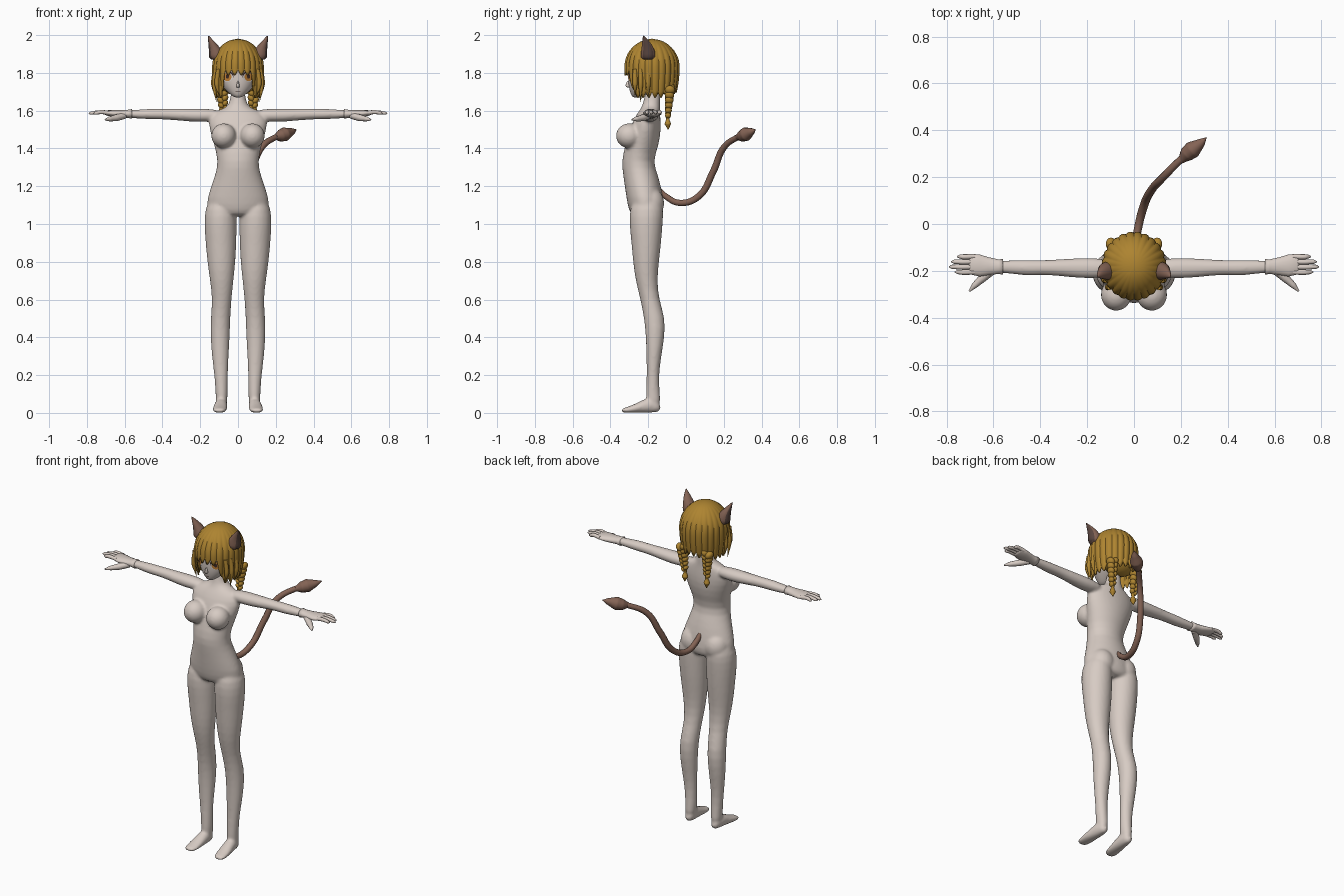
import bpy, bmesh, math
from mathutils import Matrix, Vector
from mathutils.bvhtree import BVHTree

old = bpy.data.objects.get("Cube")
if old:
    bpy.data.objects.remove(old, do_unlink=True)


def material(name, r, g, b):
    m = bpy.data.materials.new(name)
    m.use_nodes = True
    m.diffuse_color = (r, g, b, 1)
    m.node_tree.nodes["Principled BSDF"].inputs["Base Color"].default_value = (r, g, b, 1)
    return m


SKIN = material("pale skin", 0.68, 0.6, 0.55)
HAIR = material("golden hair", 0.42, 0.23, 0.03)
FUR = material("brown fur", 0.23, 0.125, 0.09)
DARK_FUR = material("dark brown fur", 0.1, 0.06, 0.05)
WHITE = material("eye white", 0.8, 0.77, 0.74)
AMBER = material("amber iris", 0.6, 0.24, 0.04)
DARK = material("dark line", 0.05, 0.025, 0.02)


def finish(name, bm, mats, mirror=False, subsurf=0):
    bmesh.ops.recalc_face_normals(bm, faces=bm.faces)
    me = bpy.data.meshes.new(name)
    bm.to_mesh(me)
    bm.free()
    for m in mats:
        me.materials.append(m)
    me.polygons.foreach_set("use_smooth", [True] * len(me.polygons))
    ob = bpy.data.objects.new(name, me)
    bpy.context.scene.collection.objects.link(ob)
    if mirror:
        ob.modifiers.new("Mirror", "MIRROR").use_mirror_merge = False
    if subsurf:
        s = ob.modifiers.new("Subdivision", "SUBSURF")
        s.levels = s.render_levels = subsurf
    return ob


# Rings are (position along axis, two centre coordinates, two radii)
def loft(bm, rings, axis="z", n=16, flip=1):
    loops = []
    for s, u, v, ru, rv in rings:
        loop = []
        for i in range(n):
            a = math.tau * i / n
            p, q = u + ru * math.cos(a), v + rv * math.sin(a)
            x, y, z = {"z": (p, q, s), "x": (s, p, q), "y": (p, s, q)}[axis]
            loop.append(bm.verts.new((x * flip, y, z)))
        loops.append(loop)
    for a, b in zip(loops, loops[1:]):
        for i in range(n):
            j = (i + 1) % n
            bm.faces.new((a[i], a[j], b[j], b[i]))
    bm.faces.new(loops[0])
    bm.faces.new(loops[-1])


def ball(bm, centre, radii, tilt=0):
    mat = Matrix.Translation(centre) @ Matrix.Rotation(tilt, 4, "Y") @ Matrix.Diagonal((*radii, 1))
    bmesh.ops.create_uvsphere(bm, u_segments=20, v_segments=12, radius=1, matrix=mat)


# Swept tube with a radius at each point
def tube(bm, pts, radii):
    cu = bpy.data.curves.new("path", "CURVE")
    cu.dimensions, cu.bevel_depth, cu.bevel_resolution = "3D", 1, 3
    cu.use_fill_caps, cu.resolution_u = True, 8
    sp = cu.splines.new("BEZIER")
    sp.bezier_points.add(len(pts) - 1)
    for bp, p, r in zip(sp.bezier_points, pts, radii):
        bp.co, bp.radius = p, r
        bp.handle_left_type = bp.handle_right_type = "AUTO"
    ob = bpy.data.objects.new("path", cu)
    bpy.context.scene.collection.objects.link(ob)
    bpy.context.view_layer.update()
    dg = bpy.context.evaluated_depsgraph_get()
    me = bpy.data.meshes.new_from_object(ob.evaluated_get(dg))
    bm.from_mesh(me)
    bpy.data.objects.remove(ob)
    bpy.data.curves.remove(cu)
    bpy.data.meshes.remove(me)


# Body: torso, limbs and feet fused into one smooth surface
bm = bmesh.new()
loft(bm, [(1.72, 0, -.175, .038, .04), (1.65, 0, -.18, .041, .043), (1.615, 0, -.187, .06, .05),
          (1.6, 0, -.193, .12, .055), (1.56, 0, -.205, .16, .07), (1.5, 0, -.215, .152, .083),
          (1.42, 0, -.232, .127, .09), (1.33, 0, -.26, .104, .083), (1.26, 0, -.24, .121, .093),
          (1.18, 0, -.225, .15, .097), (1.1, 0, -.212, .174, .098), (1.05, 0, -.21, .14, .085),
          (1.04, 0, -.21, .08, .05)], n=24)
LEG = [(1.14, .09, -.205, .06, .07), (1.08, .092, -.208, .084, .092), (1, .093, -.212, .088, .09),
       (.9, .09, -.21, .083, .08), (.8, .088, -.212, .076, .07), (.7, .086, -.21, .063, .058),
       (.6, .085, -.192, .051, .05), (.5, .093, -.165, .053, .057), (.4, .095, -.163, .052, .05),
       (.3, .094, -.17, .045, .04), (.2, .09, -.176, .036, .032), (.1, .086, -.175, .032, .037),
       (.03, .088, -.172, .032, .042)]
FOOT = [(-.132, .088, .028, .022, .024), (-.18, .088, .045, .033, .045), (-.23, .092, .035, .036, .035),
        (-.28, .096, .021, .04, .021), (-.325, .099, .014, .036, .014), (-.342, .1, .012, .022, .009)]
ARM = [(.08, -.19, 1.575, .035, .028), (.17, -.188, 1.575, .046, .037), (.25, -.188, 1.576, .043, .035),
       (.33, -.186, 1.58, .035, .031), (.4, -.186, 1.582, .032, .028), (.46, -.187, 1.582, .035, .029),
       (.54, -.183, 1.582, .028, .023), (.6, -.182, 1.583, .026, .02)]
for side in (-1, 1):
    loft(bm, LEG, flip=side)
    loft(bm, FOOT, "y", flip=side)
    loft(bm, ARM, "x", flip=side)
    ball(bm, (side * .076, -.302, 1.467), (.067, .07, .066))
    ball(bm, (side * .078, -.19, 1.11), (.075, .076, .085))
body = finish("body", bm, [SKIN], subsurf=1)
rm = body.modifiers.new("Fuse", "REMESH")
rm.mode, rm.voxel_size, rm.use_smooth_shade = "VOXEL", 0.008, True
sm = body.modifiers.new("Smooth", "SMOOTH")
sm.factor, sm.iterations = 0.5, 5

# Hands: palm with flared cuff, four fingers and a thumb
bm = bmesh.new()
loft(bm, [(.56, -.183, 1.583, .033, .026), (.58, -.182, 1.583, .031, .022), (.62, -.18, 1.583, .038, .02),
          (.66, -.177, 1.585, .047, .018), (.695, -.172, 1.588, .044, .014), (.705, -.172, 1.588, .038, .01)], "x")
for i, tip in enumerate((.765, .79, .78, .755)):
    y = -.205 + i * .022
    tube(bm, [(.68, y, 1.588), (.73, y - .001, 1.592), (tip - .012, y, 1.587), (tip, y, 1.585)],
         [.011, .011, .009, .003])
tube(bm, [(.6, -.195, 1.575), (.645, -.23, 1.562), (.68, -.262, 1.556), (.703, -.287, 1.552)],
     [.018, .018, .013, .004])
finish("hands", bm, [SKIN], mirror=True)

# Head with small nose
bm = bmesh.new()
loft(bm, [(1.668, 0, -.262, .016, .02), (1.69, 0, -.247, .047, .047), (1.73, 0, -.215, .087, .09),
          (1.78, 0, -.19, .112, .118), (1.85, 0, -.182, .122, .125), (1.92, 0, -.18, .1, .1),
          (1.96, 0, -.18, .05, .05)], n=24)
head = finish("head", bm, [SKIN], subsurf=2)
bm = bmesh.new()
loft(bm, [(1.722, 0, -.302, .01, .012), (1.73, 0, -.309, .009, .016), (1.76, 0, -.304, .004, .008)], n=10)
finish("nose", bm, [SKIN], subsurf=1)

# Thin face plates wrapped onto the head
bpy.context.view_layer.update()
face = BVHTree.FromObject(head, bpy.context.evaluated_depsgraph_get())


def plate(name, x, z, rx, rz, lift, mat, mirror=True):
    bm = bmesh.new()
    bmesh.ops.create_circle(bm, cap_ends=True, segments=24, radius=1)
    bmesh.ops.inset_region(bm, faces=bm.faces[:], thickness=.4)
    for v in bm.verts:
        px, pz = x + v.co.x * rx, z + v.co.y * rz
        hit = face.ray_cast(Vector((px, -1, pz)), Vector((0, 1, 0)))[0]
        v.co = (px, (hit.y if hit else -.25) - lift, pz)
    ob = finish(name, bm, [mat], mirror)
    if sum(p.normal.y for p in ob.data.polygons) > 0:
        ob.data.flip_normals()


plate("upper_lashes", .057, 1.785, .034, .025, .002, DARK)
plate("eye_whites", .057, 1.778, .03, .024, .004, WHITE)
plate("irises", .056, 1.779, .021, .023, .006, AMBER)
plate("pupils", .056, 1.781, .008, .012, .008, DARK)
plate("mouth", 0, 1.7, .013, .002, .002, DARK, False)

# Hair cap: fluted locks with a pointed hem, short over the face
bm = bmesh.new()
COLS, ROWS, TEETH = 144, 16, 24


def hem(d):
    if d < .55:
        return 1.805
    return 1.805 - .12 * min(1, (d - .55) / .25) + .03 * max(0, (d - 2) / 1.1)


grid = []
for c in range(COLS):
    a = math.tau * c / COLS
    d = min(a, math.tau - a)
    lock = abs(math.sin(a * TEETH / 2))
    low = hem(d) + .03 * (.4 - lock)
    column = []
    for r in range(1, ROWS + 1):
        t = r / ROWS
        z = 1.98 - (1.98 - low) * (.35 * t + .65 * t * t)
        h = (z - 1.83) / .15
        f = math.sqrt(max(0, 1 - h * h)) if h > 0 else 1 - .13 * h * h
        f *= .97 + .04 * lock * min(1, 2 * t)
        column.append(bm.verts.new((.137 * f * math.sin(a), -.18 - .146 * f * math.cos(a), z)))
    grid.append(column)
crown = bm.verts.new((0, -.18, 1.981))
for c in range(COLS):
    p, q = grid[c], grid[(c + 1) % COLS]
    bm.faces.new((crown, p[0], q[0]))
    for r in range(ROWS - 1):
        bm.faces.new((p[r], p[r + 1], q[r + 1], q[r]))
hair = finish("hair", bm, [HAIR])
thick = hair.modifiers.new("Thickness", "SOLIDIFY")
thick.thickness, thick.offset = 0.008, -1
bpy.context.view_layer.objects.active = hair
hair.select_set(True)
bpy.ops.object.shade_smooth_by_angle(angle=math.radians(40))

# Nape hair closing the cap from below
bm = bmesh.new()
ball(bm, (0, -.135, 1.775), (.115, .08, .09))
finish("nape_hair", bm, [HAIR])

# Side locks framing the face
bm = bmesh.new()
for x, y, low in ((.104, -.27, 1.68), (.118, -.24, 1.645), (.122, -.2, 1.67)):
    tube(bm, [(x, y, 1.82), (x + .008, y, 1.74), (x - .004, y, low)], [.012, .013, .001])
finish("side_locks", bm, [HAIR], mirror=True)

# Braids: paired lobes, tie and tuft
bm = bmesh.new()
for i in range(6):
    size = .027 - .0022 * i
    for s in (-1, 1):
        ball(bm, (.085 - .002 * i + s * size * .5, -.085 - .002 * i, 1.715 - .027 * i - .006 * s),
             (size * .75, size, size * .95), s * .6)
tube(bm, [(.074, -.097, 1.57), (.074, -.097, 1.555), (.074, -.096, 1.53), (.074, -.094, 1.5)],
     [.012, .009, .018, .002])
finish("braids", bm, [HAIR], mirror=True)

# Pointed ears, darker on the outward side
bm = bmesh.new()
loft(bm, [(1.865, .11, -.2, .044, .04), (1.9, .114, -.2, .042, .04), (1.93, .123, -.202, .032, .034),
          (1.96, .138, -.21, .02, .023), (1.985, .151, -.22, .008, .01), (1.998, .157, -.226, .001, .001)])
bmesh.ops.recalc_face_normals(bm, faces=bm.faces)
for f in bm.faces:
    f.normal_update()
    f.material_index = int(f.normal.x > .75)
finish("ears", bm, [FUR, DARK_FUR], mirror=True, subsurf=1)

# Tail and its pointed tuft
bm = bmesh.new()
tube(bm, [(0, -.15, 1.19), (.004, -.105, 1.145), (.014, -.035, 1.112), (.038, .065, 1.145), (.075, .145, 1.28),
          (.125, .2, 1.405), (.2, .275, 1.46), (.23, .3, 1.47)], [.012, .016, .017, .018, .018, .017, .016, .014])
finish("tail", bm, [FUR])
bm = bmesh.new()
tube(bm, [(.2, .27, 1.46), (.225, .297, 1.467), (.25, .318, 1.476), (.285, .346, 1.489), (.31, .37, 1.5)],
     [.014, .032, .037, .02, .001])
finish("tail_tuft", bm, [FUR])
